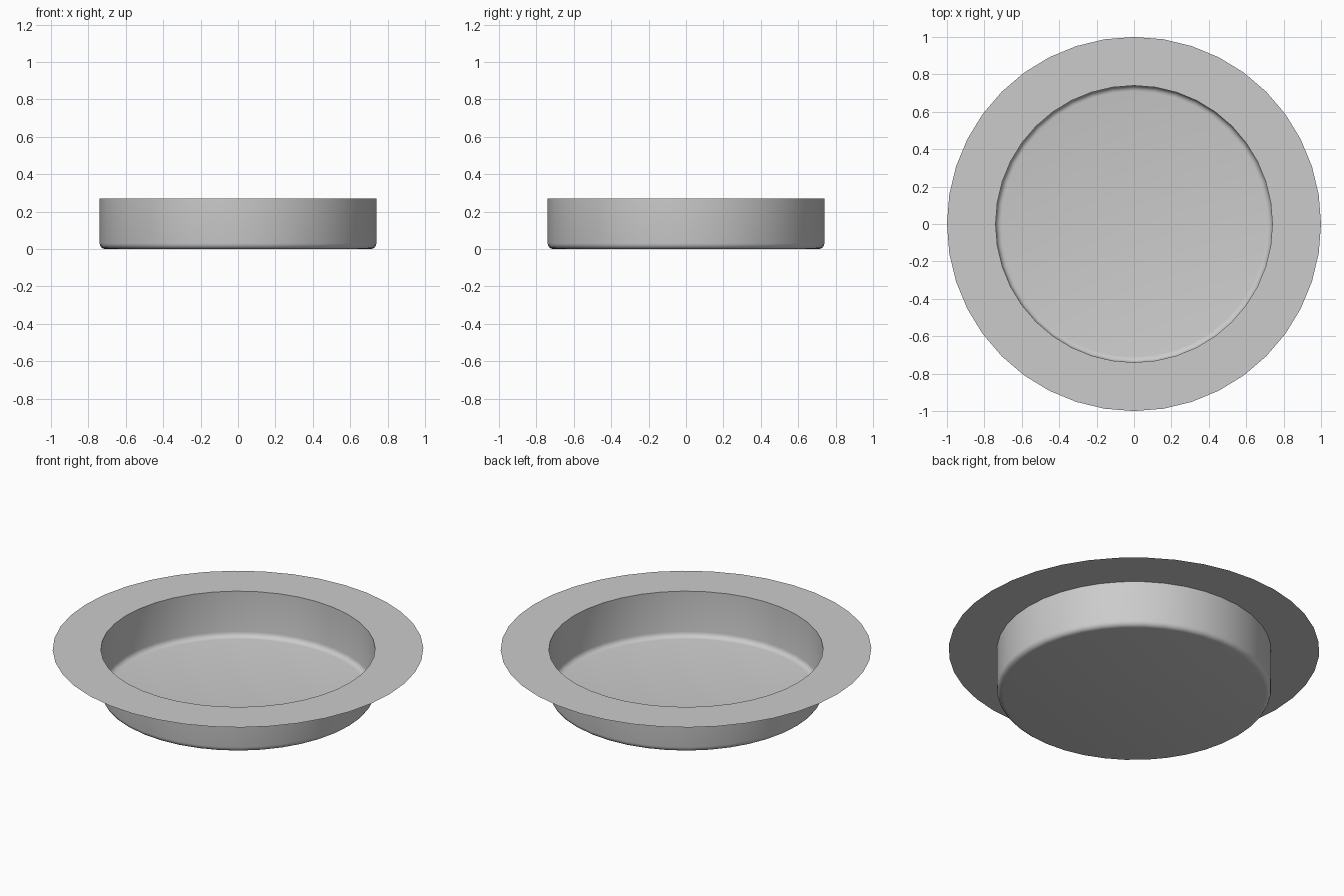
import bpy
import bmesh
import math

cube = bpy.data.objects.get("Cube")
if cube:
    bpy.data.objects.remove(cube, do_unlink=True)

SIDES = 40
RIM, WALL, HEIGHT, FILLET = 1.0, 0.74, 0.27, 0.03

grey = bpy.data.materials.new("light grey")
grey.use_nodes = True
colour = (0.6, 0.6, 0.6, 1)
grey.diffuse_color = colour
grey.node_tree.nodes["Principled BSDF"].inputs["Base Color"].default_value = colour

# Profile from the flange edge, down the wall and round the bottom fillet
profile = [(RIM, HEIGHT), (WALL, HEIGHT)]
for i in range(5):
    a = math.pi / 2 * i / 4
    profile.append((WALL - FILLET + FILLET * math.cos(a), FILLET - FILLET * math.sin(a)))

# Thin sheet dish: rings joined by quads, closed by a flat floor
bm = bmesh.new()
rings = []
for r, z in profile:
    angles = [2 * math.pi * k / SIDES for k in range(SIDES)]
    rings.append([bm.verts.new((r * math.cos(a), r * math.sin(a), z)) for a in angles])
for outer, inner in zip(rings, rings[1:]):
    for k in range(SIDES):
        n = (k + 1) % SIDES
        bm.faces.new((outer[k], outer[n], inner[n], inner[k]))
bm.faces.new(rings[-1])

mesh = bpy.data.meshes.new("flanged_dish")
bm.to_mesh(mesh)
bm.free()
mesh.materials.append(grey)
dish = bpy.data.objects.new("flanged_dish", mesh)
bpy.context.collection.objects.link(dish)

# Smooth wall and fillet, sharp flange corner
bpy.context.view_layer.objects.active = dish
dish.select_set(True)
bpy.ops.object.shade_smooth_by_angle(angle=math.radians(40))
